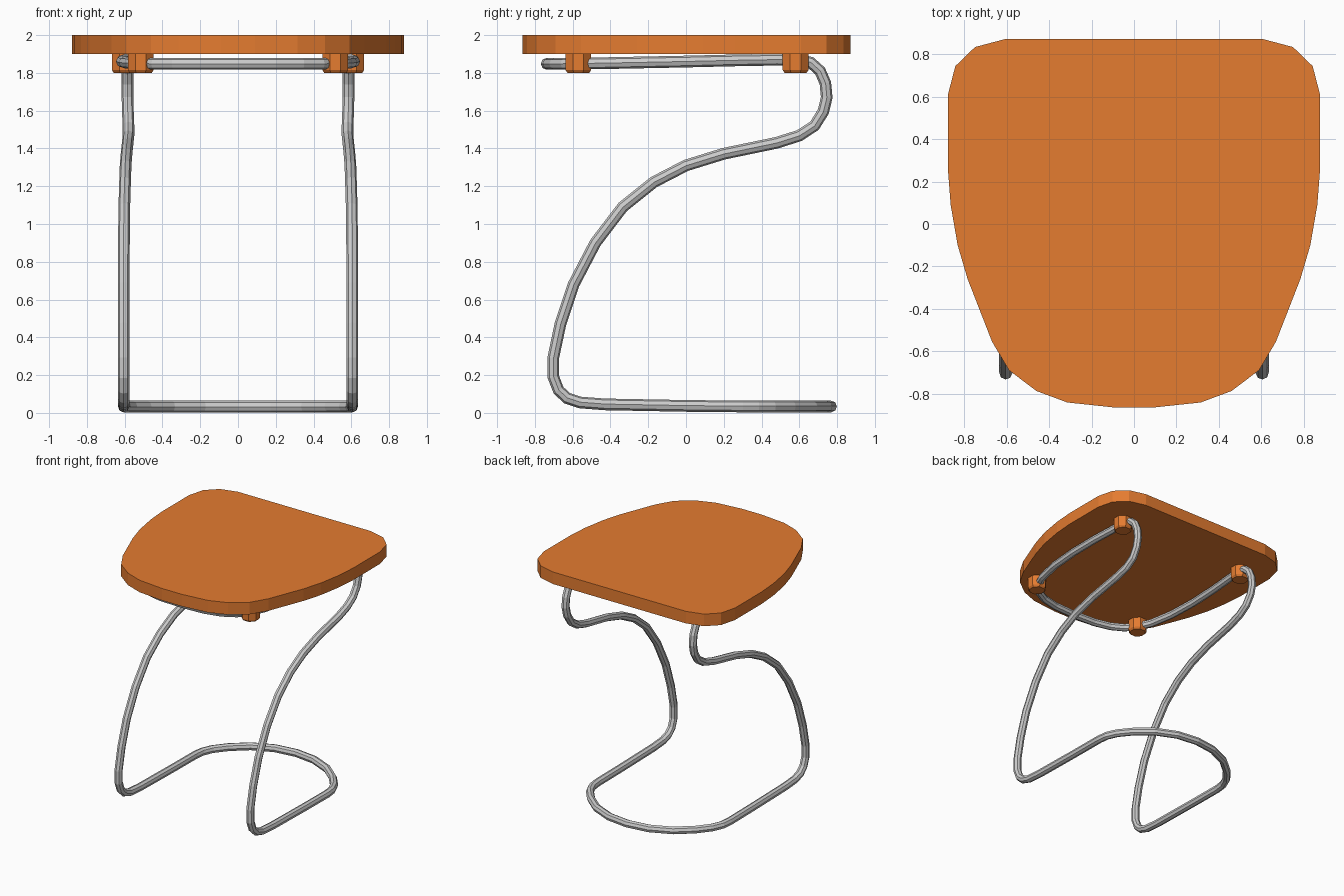
import bpy, bmesh, math

if "Cube" in bpy.data.objects:
    bpy.data.objects.remove(bpy.data.objects["Cube"])

orange = bpy.data.materials.new("orange")
orange.diffuse_color = (0.78, 0.2, 0.03, 1)
orange.use_nodes = True
orange.node_tree.nodes["Principled BSDF"].inputs["Base Color"].default_value = orange.diffuse_color


def mesh_object(name, bm, material=None):
    bmesh.ops.recalc_face_normals(bm, faces=bm.faces)
    mesh = bpy.data.meshes.new(name)
    bm.to_mesh(mesh)
    bm.free()
    obj = bpy.data.objects.new(name, mesh)
    bpy.context.collection.objects.link(obj)
    if material:
        mesh.materials.append(material)
    return obj


# Seat: mirrored outline, extruded
half = [(0.61, 0.872), (0.75, 0.835), (0.843, 0.745), (0.878, 0.61),
        (0.878, 0.26), (0.865, 0.09), (0.832, -0.1), (0.785, -0.26),
        (0.67, -0.555), (0.59, -0.69), (0.46, -0.788), (0.315, -0.842),
        (0.09, -0.866)]
outline = half + [(-x, y) for x, y in reversed(half)]
bm = bmesh.new()
face = bm.faces.new([bm.verts.new((x, y, 1.9)) for x, y in outline])
top = bmesh.ops.extrude_face_region(bm, geom=[face])["geom"]
bmesh.ops.translate(bm, vec=(0, 0, 0.1),
                    verts=[v for v in top if isinstance(v, bmesh.types.BMVert)])
mesh_object("seat", bm, orange)

# Tube frame: right half of one continuous loop, from front rail to rear floor bar
path = [
    (0.2, -0.728, 1.848), (0.34, -0.695, 1.848), (0.44, -0.64, 1.848),
    (0.51, -0.56, 1.85), (0.56, -0.45, 1.851), (0.6, -0.25, 1.855),
    (0.615, 0, 1.86), (0.61, 0.25, 1.866), (0.595, 0.48, 1.87),
    (0.585, 0.6, 1.868), (0.585, 0.66, 1.855), (0.585, 0.71, 1.81),
    (0.585, 0.738, 1.745), (0.585, 0.745, 1.67), (0.583, 0.727, 1.595),
    (0.58, 0.68, 1.52), (0.58, 0.6, 1.468), (0.584, 0.48, 1.43),
    (0.59, 0.2, 1.372), (0.595, 0.0, 1.31), (0.598, -0.17, 1.222),
    (0.602, -0.335, 1.09), (0.604, -0.48, 0.9), (0.605, -0.595, 0.68),
    (0.605, -0.665, 0.47), (0.605, -0.703, 0.29), (0.605, -0.702, 0.19),
    (0.605, -0.675, 0.12), (0.605, -0.63, 0.078), (0.605, -0.56, 0.055),
    (0.605, -0.43, 0.045), (0.605, 0, 0.037), (0.605, 0.3, 0.034),
    (0.595, 0.38, 0.034), (0.56, 0.46, 0.034), (0.48, 0.56, 0.034),
    (0.35, 0.67, 0.034), (0.18, 0.745, 0.034)]
loop = ([(0, -0.738, 1.848)] + path + [(0, 0.768, 0.034)]
        + [(-x, y, z) for x, y, z in reversed(path)])
curve = bpy.data.curves.new("tube_frame", "CURVE")
curve.dimensions = "3D"
curve.bevel_depth = 0.031
curve.bevel_resolution = 2
spline = curve.splines.new("POLY")
spline.points.add(len(loop) - 1)
for point, co in zip(spline.points, loop):
    point.co = (*co, 1)
spline.use_cyclic_u = True
spline.use_smooth = False
bpy.context.collection.objects.link(bpy.data.objects.new("tube_frame", curve))

# Clips: eight-sided blocks holding the rail under the seat
for place, x, y in (("front", 0.515, -0.57), ("rear", 0.6, 0.58)):
    for side, s in (("right", 1), ("left", -1)):
        bm = bmesh.new()
        rings = []
        for r, z in ((0.068, 1.902), (0.068, 1.815), (0.058, 1.8)):
            ring = []
            for i in range(8):
                a = math.pi / 8 + i * math.pi / 4
                k = r / math.cos(math.pi / 8)
                ring.append(bm.verts.new((s * x + k * math.cos(a), y + k * math.sin(a), z)))
            rings.append(ring)
        for a, b in zip(rings, rings[1:]):
            for i in range(8):
                j = (i + 1) % 8
                bm.faces.new((a[i], a[j], b[j], b[i]))
        bm.faces.new(rings[0])
        bm.faces.new(rings[-1])
        mesh_object(f"{place}_{side}_clip", bm, orange)
